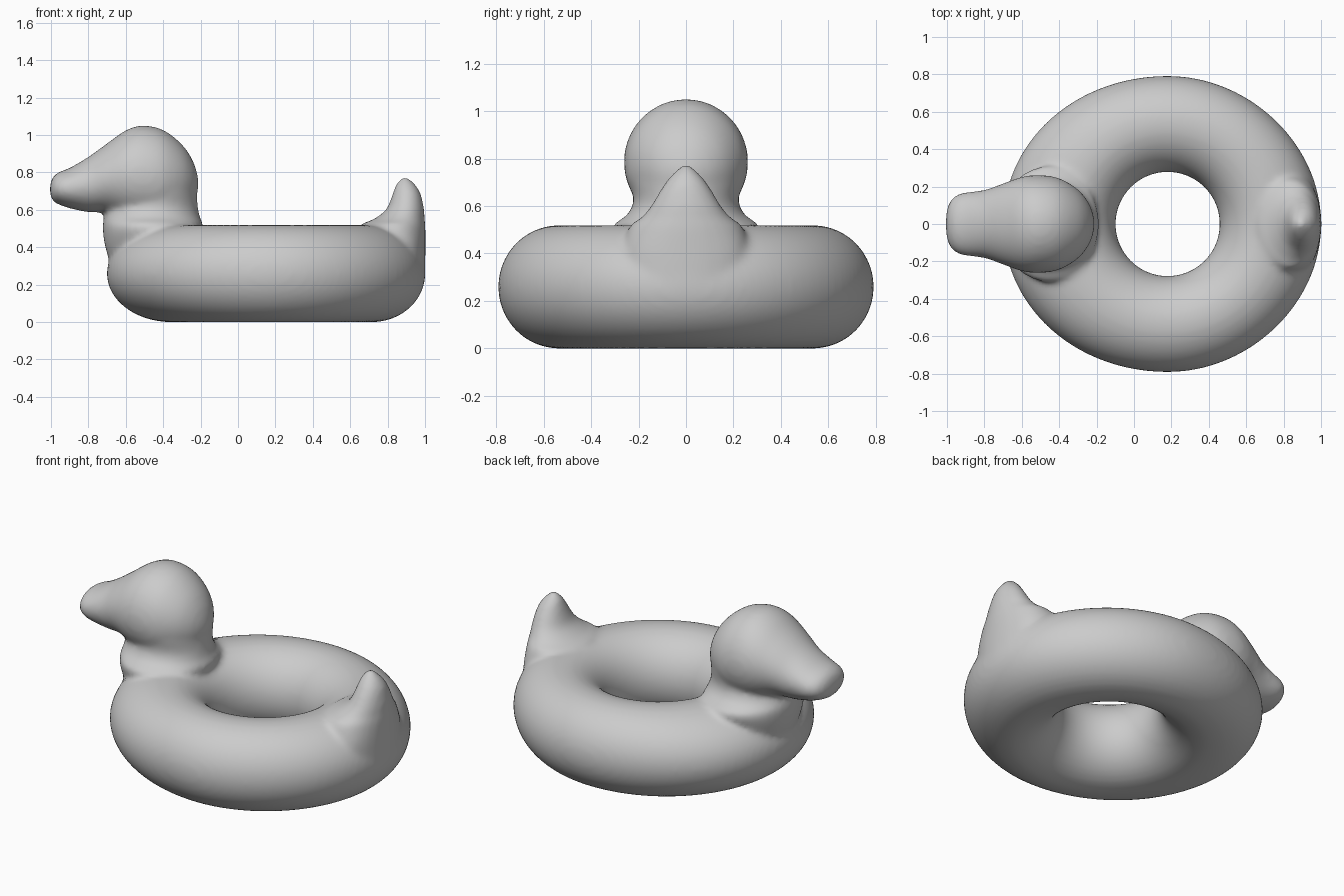
import bpy
import bmesh
from math import cos, sin, pi
from mathutils import Vector

if "Cube" in bpy.data.objects:
    bpy.data.objects.remove(bpy.data.objects["Cube"])

bm = bmesh.new()


def bridge(rings, closed=False):
    """Skin consecutive vertex rings, capping the ends of an open loft."""
    n = len(rings[0])
    pairs = list(zip(rings, rings[1:]))
    if closed:
        pairs.append((rings[-1], rings[0]))
    else:
        bm.faces.new(rings[0][::-1])
        bm.faces.new(rings[-1])
    for a, b in pairs:
        for i in range(n):
            j = (i + 1) % n
            bm.faces.new((a[i], a[j], b[j], b[i]))


def smooth_sections(rows, steps=5):
    """Catmull-Rom interpolation through a list of cross-sections."""
    rows = [Vector(r) for r in rows]
    out = []
    for i in range(len(rows) - 1):
        p0, p1 = rows[max(i - 1, 0)], rows[i]
        p2, p3 = rows[i + 1], rows[min(i + 2, len(rows) - 1)]
        for s in range(steps):
            t = s / steps
            out.append((p1 * 2 + (p2 - p0) * t + (p0 * 2 - p1 * 5 + p2 * 4 - p3) * t**2
                        + (p1 * 3 - p0 - p2 * 3 + p3) * t**3) / 2)
    return out + [rows[-1]]


def loft(rows, axis, sides=40):
    """Elliptical sections: (position, centre, half size, half width in y)."""
    rings = []
    for pos, mid, half, width in smooth_sections(rows):
        ring = []
        for i in range(sides):
            a = 2 * pi * i / sides
            u, y = mid + max(half, .004) * cos(a), max(width, .004) * sin(a)
            ring.append(bm.verts.new((pos, y, u) if axis == "x" else (u, y, pos)))
        rings.append(ring)
    bridge(rings)


# Inflated ring, slightly fuller at the chest and rump
rings = []
for i in range(96):
    a = 2 * pi * i / 96
    stretch = .09 * max(-cos(a), 0)**2 + .03 * max(cos(a), 0)**4
    ring = []
    for k in range(40):
        b = 2 * pi * k / 40
        r = .535 + .257 * cos(b) + stretch * max(cos(b), 0)
        ring.append(bm.verts.new((.18 + r * cos(a), r * sin(a), .259 + .26 * sin(b))))
    rings.append(ring)
bridge(rings, closed=True)

# Neck flaring into the ring
loft([(.22, -.45, .20, .20), (.40, -.465, .245, .27), (.51, -.455, .268, .31),
      (.56, -.46, .256, .25), (.62, -.458, .243, .222), (.70, -.45, .23, .235)], "z")

# Head tapering into the beak
loft([(-1.005, .71, .03, .06), (-.985, .712, .07, .12), (-.95, .715, .09, .155),
      (-.90, .716, .108, .17), (-.80, .735, .148, .182), (-.70, .77, .185, .217),
      (-.60, .785, .24, .252), (-.51, .785, .266, .262), (-.40, .775, .252, .245),
      (-.30, .765, .185, .185), (-.24, .75, .11, .11), (-.212, .74, .03, .03)], "x")

# Upturned tail
loft([(.25, .87, .132, .26), (.40, .87, .132, .26), (.51, .83, .172, .24),
      (.55, .862, .136, .19), (.60, .893, .102, .148), (.68, .902, .077, .10),
      (.73, .897, .055, .062), (.775, .89, .015, .015)], "z")

bmesh.ops.recalc_face_normals(bm, faces=bm.faces)
mesh = bpy.data.meshes.new("duck_swim_ring")
bm.to_mesh(mesh)
bm.free()
duck = bpy.data.objects.new("duck_swim_ring", mesh)
bpy.context.collection.objects.link(duck)

# Fuse the parts into one soft skin
remesh = duck.modifiers.new("fuse", "REMESH")
remesh.mode = "VOXEL"
remesh.voxel_size = .016
remesh.use_smooth_shade = True
soften = duck.modifiers.new("soften", "SMOOTH")
soften.factor = .5
soften.iterations = 10

# Plain grey vinyl
vinyl = bpy.data.materials.new("grey_vinyl")
vinyl.use_nodes = True
vinyl.diffuse_color = (.6, .6, .6, 1)
vinyl.node_tree.nodes["Principled BSDF"].inputs["Base Color"].default_value = (.6, .6, .6, 1)
mesh.materials.append(vinyl)
